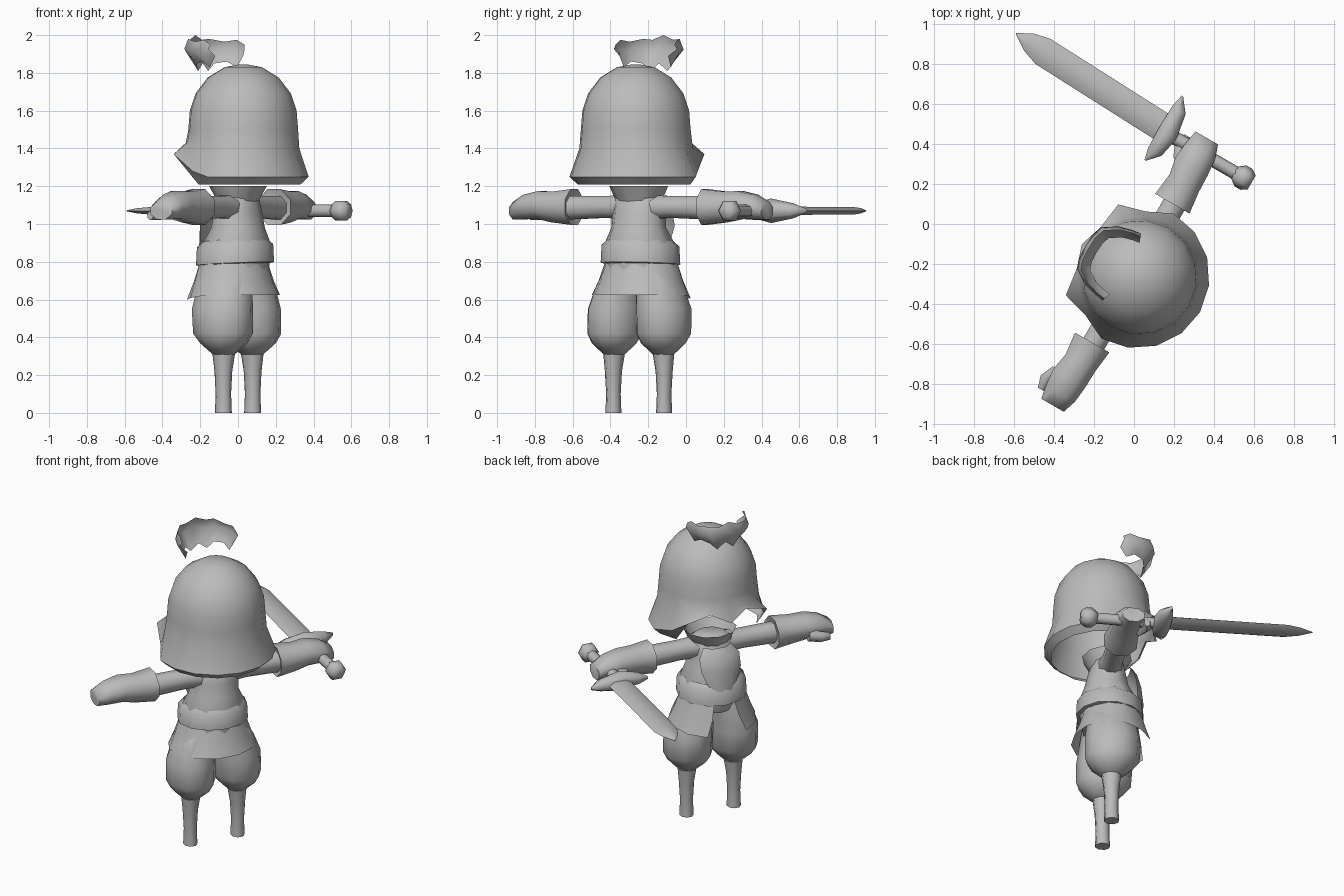
import bpy
import bmesh
from math import sin, cos, pi, radians
from mathutils import Matrix, Vector

cube = bpy.data.objects.get("Cube")
if cube:
    bpy.data.objects.remove(cube)

grey = bpy.data.materials.new("plain_grey")
grey.use_nodes = True
grey.diffuse_color = (0.5, 0.5, 0.5, 1)
grey.node_tree.nodes["Principled BSDF"].inputs["Base Color"].default_value = (0.5, 0.5, 0.5, 1)

# The figure is modelled facing -y, then turned about the body axis
PLACE = Matrix.Translation((0, -0.25, 0)) @ Matrix.Rotation(radians(240), 4, "Z")


def grid(name, rows, closed=True, caps=True, mirror=False, angle=62):
    """Skin rows of points into one surface; optionally mirror it in x."""
    bm = bmesh.new()
    for side in ((1, -1) if mirror else (1,)):
        vs = [[bm.verts.new(PLACE @ Vector((p[0] * side, p[1], p[2]))) for p in r] for r in rows]
        n = len(rows[0])
        for a, b in zip(vs, vs[1:]):
            for i in range(n if closed else n - 1):
                j = (i + 1) % n
                bm.faces.new((a[i], a[j], b[j], b[i]))
        if closed and caps:
            bm.faces.new(vs[0])
            bm.faces.new(vs[-1])
    bmesh.ops.recalc_face_normals(bm, faces=bm.faces)
    me = bpy.data.meshes.new(name)
    bm.to_mesh(me)
    bm.free()
    me.materials.append(grey)
    ob = bpy.data.objects.new(name, me)
    bpy.context.collection.objects.link(ob)
    bpy.ops.object.select_all(action="DESELECT")
    ob.select_set(True)
    bpy.context.view_layer.objects.active = ob
    bpy.ops.object.shade_smooth_by_angle(angle=radians(angle))
    return ob


def loft(name, axis, sections, n=8, turn=0.5, **kw):
    """Sections are (distance along axis, centre u, centre v, radius u, radius v)."""
    rows = []
    for t, cu, cv, ru, rv in sections:
        row = []
        for i in range(n):
            a = 2 * pi * (i + turn) / n
            u, v = cu + ru * cos(a), cv + rv * sin(a)
            row.append({"x": (t, u, v), "y": (u, t, v), "z": (u, v, t)}[axis])
        rows.append(row)
    return grid(name, rows, **kw)


def polar(a, r, z, cy=0, squash=1):
    """Point at angle a (degrees) from the front."""
    return (r * sin(radians(a)), cy - squash * r * cos(radians(a)), z)


# Helmet: dome with a flared rim, raised and scalloped over the face
SEG = 16
dome = [(0.02, 1.845), (0.1, 1.83), (0.19, 1.775), (0.255, 1.69), (0.285, 1.6), (0.293, 1.5)]
front_rim = [(0.32, 1.35), (0.305, 1.41), (0.37, 1.37), (0.325, 1.28)]
rows = [[polar(360 * k / SEG, r, z, 0.032) for k in range(SEG)] for r, z in dome]
flare, rim, lip = [], [], []
for k in range(SEG):
    a, d = 360 * k / SEG, min(k, SEG - k)
    r, z = front_rim[d] if d < 4 else (0.36, 1.25)
    flare.append(polar(a, 0.303, 1.43 if d < 3 else 1.4, 0.028))
    rim.append(polar(a, r, z, 0.02))
    lip.append(polar(a, r * (0.97 if d < 3 else 0.88), z if d < 3 else 1.21, 0.02))
helmet = grid("helmet", rows + [flare, rim, lip], caps=False, angle=50)
bm = bmesh.new()
bm.from_mesh(helmet.data)
bmesh.ops.holes_fill(bm, edges=[e for e in bm.edges if e.is_boundary and e.verts[0].co.z > 1.8])
bm.to_mesh(helmet.data)
bm.free()

# Floating crest: curved sheet hooked inward along a ragged lower edge
half = [(0, 0.28, 2.0, 1.85), (14, 0.285, 1.975, 1.81), (25, 0.285, 1.98, 1.85),
        (42, 0.25, 1.965, 1.86), (58, 0.22, 1.975, 1.83), (70, 0.205, 1.95, 1.89)]
crest = [(-a, r, t, b) for a, r, t, b in half[:0:-1]] + half
grid("crest", [[polar(a, r * 0.93, t) for a, r, t, b in crest],
               [polar(a, r, t * 0.6 + b * 0.4) for a, r, t, b in crest],
               [polar(a, r * 0.77, b) for a, r, t, b in crest]], closed=False)

# Collar and torso
loft("collar", "z", [(1.2, 0, 0, 0.16, 0.15), (1.15, 0, 0, 0.14, 0.12), (1.07, 0, 0, 0.08, 0.08)],
     n=10, caps=False)
loft("torso", "z", [(0.7, 0, 0, 0.17, 0.15), (0.88, 0, -0.01, 0.2, 0.185),
                    (0.98, 0, 0, 0.15, 0.14), (1.06, 0, 0, 0.15, 0.12),
                    (1.14, 0, 0, 0.14, 0.1), (1.17, 0, 0, 0.08, 0.07)], n=10)

# Chest bib, tucked behind the belt
bib = [(1.12, 0.09, -0.135), (1.07, 0.13, -0.17), (0.99, 0.13, -0.195), (0.87, 0.08, -0.215)]
grid("chest_bib", [[(-w, y + 0.04, z), (-w * 0.5, y, z), (w * 0.5, y, z), (w, y + 0.04, z)]
                   for z, w, y in bib], closed=False)

# Belt, dipping slightly at the front
belt = []
for r, z in [(0.175, 0.915), (0.208, 0.885), (0.213, 0.79), (0.19, 0.785)]:
    belt.append([polar(30 * i, r, z - 0.01 * cos(radians(30 * i)), -0.018, 0.96)
                 for i in range(12)])
grid("belt", belt, caps=False)

# Skirt, split at the front and flatter front to back
skirt = []
for r, z, gap, drop in [(0.2, 0.8, 18, 0), (0.235, 0.7, 22, 0.01), (0.27, 0.625, 28, 0.03)]:
    row = []
    for i in range(12):
        a = gap + (360 - 2 * gap) * i / 11
        row.append(polar(a, r, z - drop * max(0, cos(radians(a))), -0.027, 0.89))
    skirt.append(row)
grid("skirt", skirt, closed=False)

# Baggy breeches and peg legs
loft("breeches", "z", [(0.78, 0.08, 0, 0.1, 0.13), (0.66, 0.125, -0.01, 0.125, 0.155),
                       (0.55, 0.147, -0.01, 0.147, 0.17), (0.42, 0.15, -0.005, 0.145, 0.165),
                       (0.37, 0.15, 0, 0.12, 0.13), (0.31, 0.15, 0, 0.058, 0.06)],
     n=10, mirror=True)
loft("lower_legs", "z", [(0.34, 0.15, 0, 0.06, 0.065), (0.22, 0.155, 0, 0.045, 0.048),
                         (0.1, 0.155, 0, 0.038, 0.042), (0, 0.155, 0, 0.042, 0.046)], mirror=True)

# Arms, gauntlets and thumbs
loft("arms", "x", [(0.06, 0, 1.09, 0.08, 0.07), (0.2, 0, 1.09, 0.062, 0.062),
                   (0.46, 0, 1.085, 0.065, 0.068)], mirror=True)
loft("gauntlets", "x", [(0.41, -0.01, 1.09, 0.075, 0.075), (0.4, -0.01, 1.09, 0.107, 0.102),
                        (0.52, -0.01, 1.09, 0.092, 0.088), (0.61, -0.02, 1.1, 0.1, 0.08),
                        (0.7, -0.02, 1.09, 0.09, 0.07), (0.77, -0.025, 1.07, 0.07, 0.05)],
     mirror=True)
loft("thumbs", "x", [(0.6, -0.09, 1.065, 0.035, 0.04), (0.67, -0.12, 1.055, 0.035, 0.035),
                     (0.73, -0.115, 1.045, 0.02, 0.025)], n=6, mirror=True)

# Sword held in the right hand, pointing forward
HAND_X, SWORD_Z = -0.69, 1.07


def sword_part(name, sections, n):
    loft(name, "y", [(y, HAND_X + dx, SWORD_Z, w, h) for y, dx, w, h in sections],
         n=n, turn=0)


sword_part("sword_grip", [(0.24, 0, 0.034, 0.034), (-0.2, 0, 0.034, 0.034)], 8)
sword_part("sword_pommel", [(0.28, 0, 0.04, 0.04), (0.25, 0, 0.06, 0.06), (0.215, 0, 0.06, 0.06),
                            (0.18, 0, 0.034, 0.034)], 6)
sword_part("sword_blade", [(-0.22, -0.015, 0.073, 0.026), (-0.95, -0.045, 0.073, 0.022),
                           (-1.03, -0.05, 0.05, 0.016), (-1.11, -0.056, 0.003, 0.003)], 6)
loft("sword_guard", "x", [(HAND_X + dx, y, SWORD_Z, d, h) for dx, y, d, h in
                          [(-0.2, -0.235, 0.005, 0.01), (-0.13, -0.215, 0.045, 0.04),
                           (0, -0.205, 0.06, 0.065), (0.11, -0.215, 0.045, 0.04),
                           (0.17, -0.235, 0.005, 0.01)]], n=6)
